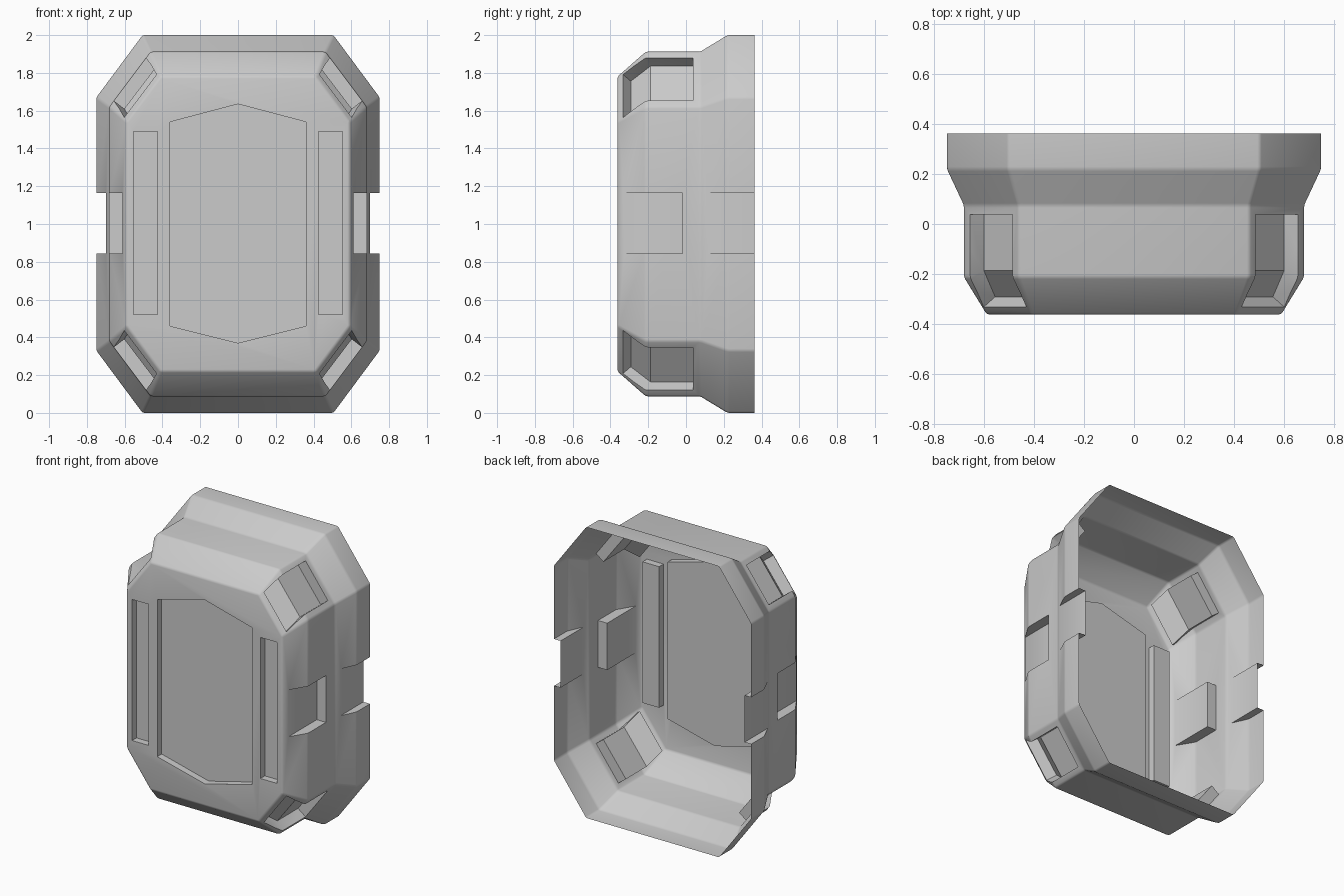
import bpy, bmesh
from mathutils import Vector

if "Cube" in bpy.data.objects:
    bpy.data.objects.remove(bpy.data.objects["Cube"])

CZ = 1.0  # mid height, used for vertical mirroring


def loft(bm, sections):
    """Closed solid through equal-length loops of points; returns its faces."""
    rows = [[bm.verts.new(p) for p in s] for s in sections]
    n = len(rows[0])
    faces = [bm.faces.new(rows[0]), bm.faces.new(rows[-1])]
    for a, b in zip(rows, rows[1:]):
        for i in range(n):
            j = (i + 1) % n
            faces.append(bm.faces.new((a[i], a[j], b[j], b[i])))
    bmesh.ops.recalc_face_normals(bm, faces=faces)
    return faces


def finish(bm, name):
    me = bpy.data.meshes.new(name)
    bm.to_mesh(me)
    bm.free()
    ob = bpy.data.objects.new(name, me)
    bpy.context.collection.objects.link(ob)
    return ob


def octagon(y, w, h, cx, cz):
    q = [(w, cz), (cx, h), (-cx, h), (-w, cz), (-w, -cz), (-cx, -h), (cx, -h), (w, -cz)]
    return [(x, y, CZ + z) for x, z in q]


def box(bm, x0, x1, y0, y1, z0, z1, s=1):
    loft(bm, [[(s * x, y, z) for x, z in ((x0, z0), (x1, z0), (x1, z1), (x0, z1))]
              for y in (y0, y1)])


# Shell body: octagonal rings from the front face to the wide rear flange
bm = bmesh.new()
loft(bm, [octagon(-0.363, 0.59, 0.78, 0.41, 0.54),
          octagon(-0.213, 0.682, 0.912, 0.463, 0.62),
          octagon(0.075, 0.682, 0.912, 0.463, 0.62),
          octagon(0.22, 0.75, 1.0, 0.505, 0.67),
          octagon(0.363, 0.75, 1.0, 0.505, 0.67)])
edges = [e for e in bm.edges if not all(v.co.y > 0.36 for v in e.verts)]
bmesh.ops.bevel(bm, geom=edges, offset=0.01, segments=2, profile=0.5,
                affect='EDGES', clamp_overlap=True)
shell = finish(bm, "open_shell")

# Recess cutters
bm = bmesh.new()
# central six-sided front panel
hexagon = [(0.36, 0.46), (0.36, 1.54), (0, 1.635), (-0.36, 1.54), (-0.36, 0.46), (0, 0.37)]
loft(bm, [[(x, y, z) for x, z in hexagon] for y in (-0.5, -0.315)])

d, n = Vector((0.605, 0, -0.797)), Vector((0.797, 0, 0.605))
mid = Vector((0.572, 0, 1.766))
# corner pocket sections: inner (n, y), outer (n, y), shift along the corner
pocket = [((-0.07, 0.038), (0.1, 0.038), 0.0),
          ((-0.07, -0.187), (0.1, -0.247), 0.0),
          ((-0.155, -0.292), (-0.02, -0.388), 0.037)]
for s in (1, -1):
    box(bm, 0.425, 0.552, -0.5, -0.315, 0.52, 1.49, s)    # front slots
    box(bm, 0.612, 1.0, -0.5, -0.018, 0.843, 1.165, s)    # side notches
    box(bm, 0.70, 1.0, 0.03, 0.5, 0.843, 1.165, s)        # flange notches
    for m in (1, -1):                                     # corner pockets
        secs = []
        for inner, outer, sh in pocket:
            loop = []
            for (k, y), t in ((inner, -0.142), (inner, 0.142), (outer, 0.142), (outer, -0.142)):
                p = mid + n * k + d * (t + sh)
                loop.append((s * p.x, y, CZ + m * (p.z - CZ)))
            secs.append(loop)
        loft(bm, secs)
bmesh.ops.triangulate(bm, faces=bm.faces[:])
cutter = finish(bm, "recess_cutter")
cutter.hide_render = True

# Cut the recesses, then open the back
mod = shell.modifiers.new("recesses", 'BOOLEAN')
mod.operation = 'DIFFERENCE'
mod.solver = 'EXACT'
mod.object = cutter
bpy.context.view_layer.objects.active = shell
shell.select_set(True)
bpy.ops.object.modifier_apply(modifier=mod.name)
bpy.data.objects.remove(cutter)

bm = bmesh.new()
bm.from_mesh(shell.data)
back = [f for f in bm.faces if all(v.co.y > 0.36 for v in f.verts)]
bmesh.ops.delete(bm, geom=back, context='FACES')
bm.to_mesh(shell.data)
bm.free()

bpy.ops.object.shade_smooth_by_angle(angle=0.6)
